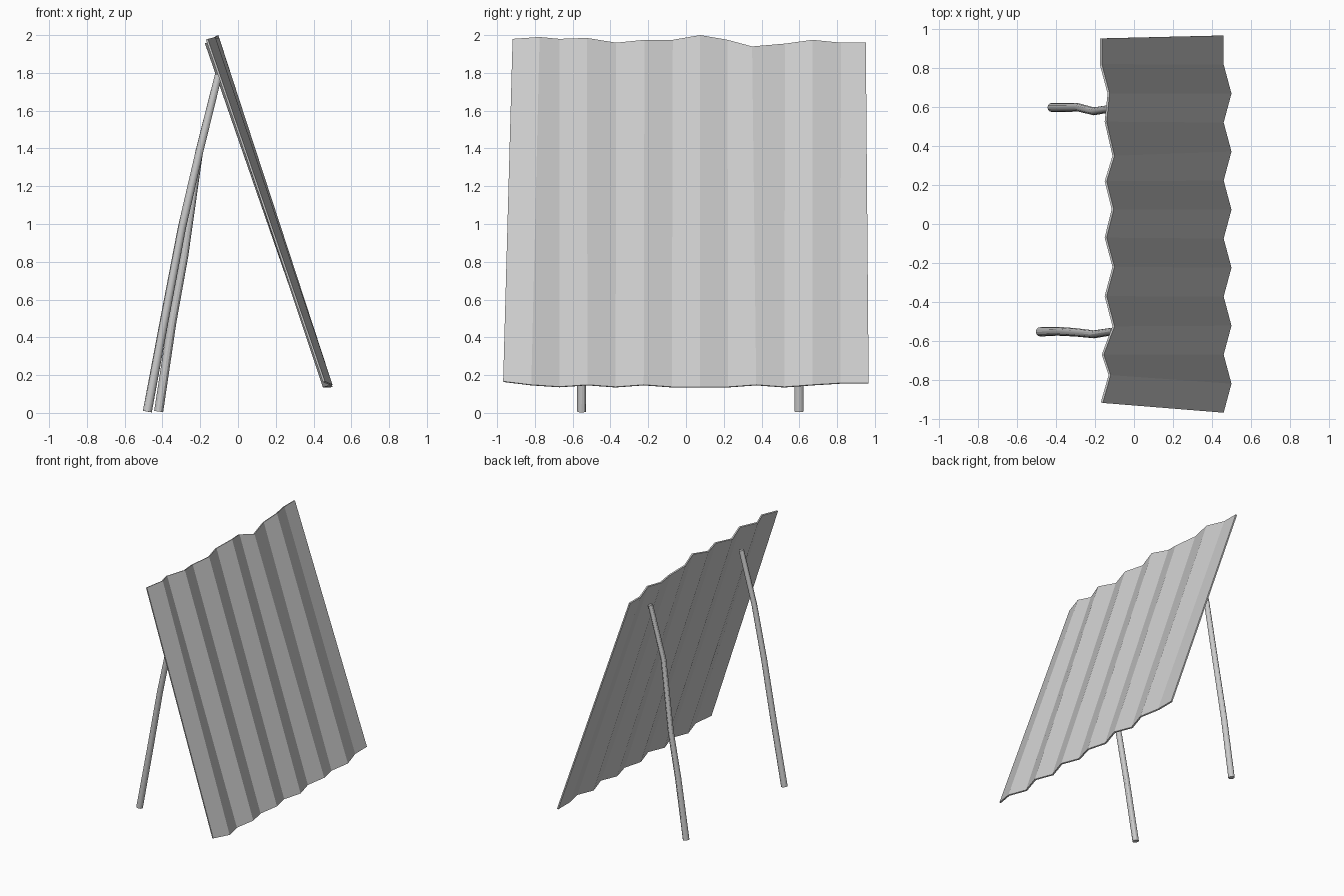
import bpy

if "Cube" in bpy.data.objects:
    bpy.data.objects.remove(bpy.data.objects["Cube"])

# Corrugated sheet: front-face edge points (x, y, z), listed from -y to +y
STEP = 1.935 / 13
bottom_z = [.167, .149, .139, .149, .138, .149, .138, .138, .138, .149, .138, .149, .158, .158]
bottom_x = [.46, .50, .46, .50, .46, .50, .46, .50, .46, .50, .46, .50, .46, .46]
bottom = [(x, -.968 + i * STEP, z) for i, (x, z) in enumerate(zip(bottom_x, bottom_z))]
top = [(-.16, -.918, 1.98), (-.12, -.775, 1.99), (-.155, -.67, 1.98), (-.10, -.525, 1.985),
       (-.14, -.37, 1.96), (-.10, -.22, 1.975), (-.14, -.07, 1.975), (-.104, .075, 2.0),
       (-.14, .22, 1.975), (-.10, .35, 1.94), (-.14, .525, 1.955), (-.125, .67, 1.975),
       (-.165, .82, 1.96), (-.165, .952, 1.96)]
n = len(bottom)
mesh = bpy.data.meshes.new("corrugated_panel")
mesh.from_pydata(bottom + top, [],
                 [(i, i + 1, n + i + 1, n + i) for i in range(n - 1)])
panel = bpy.data.objects.new("corrugated_panel", mesh)
bpy.context.collection.objects.link(panel)
solid = panel.modifiers.new("thickness", 'SOLIDIFY')
solid.thickness = 0.011
solid.offset = -1


# Bent support poles, tapering slightly toward the top
def pole(name, points):
    curve = bpy.data.curves.new(name, 'CURVE')
    curve.dimensions = '3D'
    curve.bevel_depth = 0.024
    curve.bevel_resolution = 4
    curve.use_fill_caps = True
    spline = curve.splines.new('POLY')
    spline.points.add(len(points) - 1)
    for i, (p, co) in enumerate(zip(spline.points, points)):
        p.co = (*co, 1)
        p.radius = 1 - 0.05 * i
    obj = bpy.data.objects.new(name, curve)
    bpy.context.collection.objects.link(obj)
    bpy.ops.object.select_all(action='DESELECT')
    obj.select_set(True)
    bpy.context.view_layer.objects.active = obj
    bpy.ops.object.convert(target='MESH')
    bpy.ops.object.shade_smooth_by_angle()


pole("front_support_pole", [(-.48, -.553, .007), (-.392, -.55, .48), (-.297, -.556, .98),
                            (-.205, -.566, 1.38), (-.103, -.55, 1.79)])
pole("rear_support_pole", [(-.42, .598, .007), (-.349, .598, .48), (-.285, .598, .83),
                           (-.206, .578, 1.38), (-.103, .595, 1.79)])
